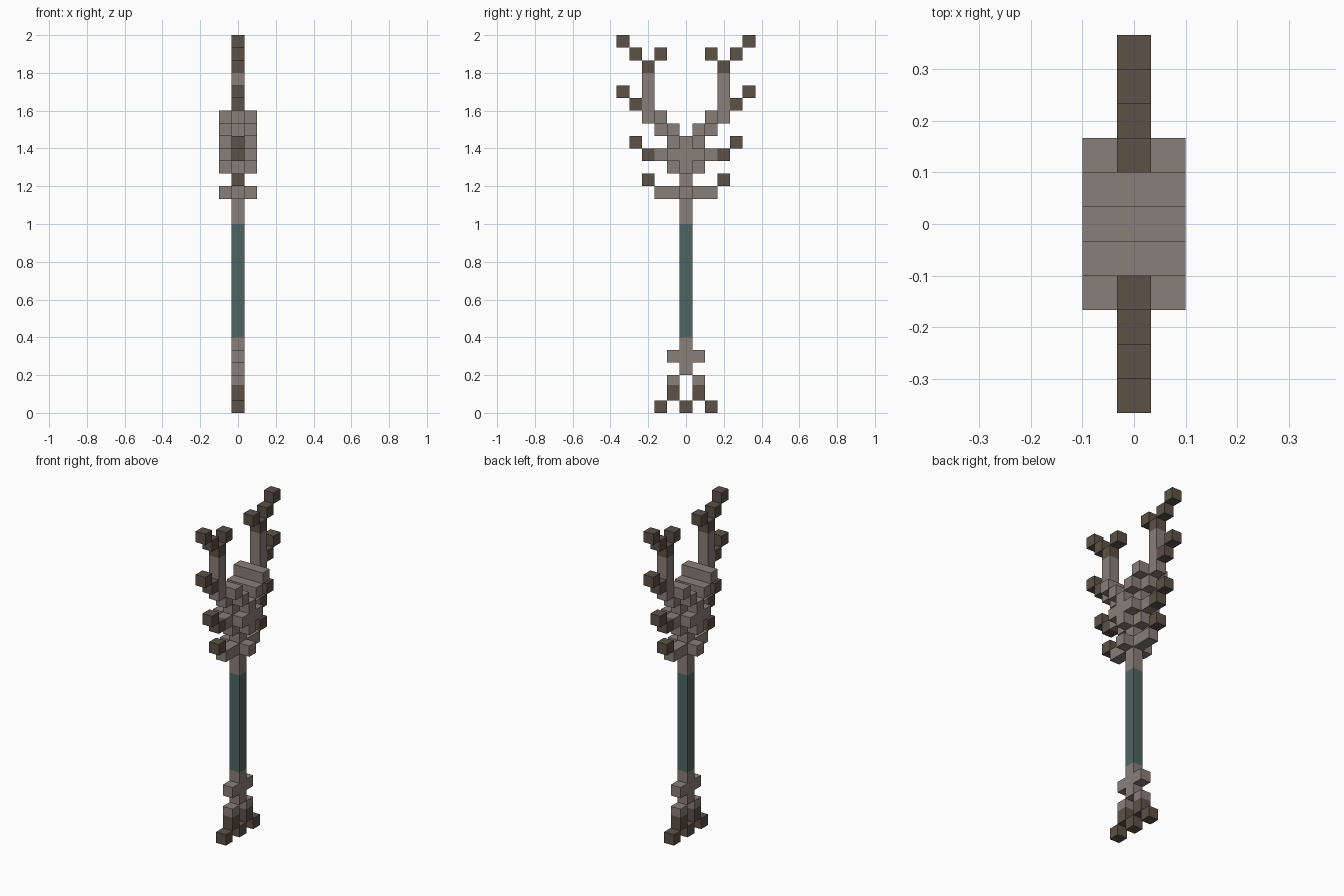
import bpy, bmesh
from mathutils import Matrix, Vector

if "Cube" in bpy.data.objects:
    bpy.data.objects.remove(bpy.data.objects["Cube"], do_unlink=True)

U = 2 / 30  # edge of one block


def material(name, rgb):
    m = bpy.data.materials.new(name)
    m.use_nodes = True
    m.diffuse_color = (*rgb, 1)
    m.node_tree.nodes["Principled BSDF"].inputs["Base Color"].default_value = (*rgb, 1)
    return m


stone = material("warm grey", (0.25, 0.21, 0.19))
bark = material("dark brown", (0.107, 0.082, 0.063))
grip = material("dull teal", (0.078, 0.13, 0.12))


def build(name, mat, boxes):
    """Each box is (column x, column y, bottom, height) in block units."""
    bm = bmesh.new()
    for x, y, z, h in boxes:
        centre = Vector((x, y, z + h / 2)) * U
        size = Matrix.Diagonal((U, U, h * U, 1))
        bmesh.ops.create_cube(bm, size=1, matrix=Matrix.Translation(centre) @ size)
    mesh = bpy.data.meshes.new(name)
    bm.to_mesh(mesh)
    bm.free()
    mesh.materials.append(mat)
    obj = bpy.data.objects.new(name, mesh)
    bpy.context.collection.objects.link(obj)
    return obj


def block(y, z, h=1, x=0):
    return (x, y, z, h)


# Shaft
build("lower_shaft", stone, [block(0, 3, 3)])
build("grip", grip, [block(0, 6, 9)])
build("upper_shaft", stone, [block(0, 15, 7)])
build("foot_tip", bark, [block(0, 0)])

# Parts on the front and back
for s, side in ((-1, "front"), (1, "back")):
    build(side + "_foot_collar", stone, [block(s, 4)])
    build(side + "_foot_upper", stone, [block(s, 2.2, 0.8)])
    build(side + "_foot_lower", bark, [block(s, 1, 1.2)])
    build(side + "_foot_toe", bark, [block(2 * s, 0)])
    build(side + "_guard", stone, [block(s, 17), block(2 * s, 17)])
    build(side + "_guard_thorn", bark, [block(3 * s, 18)])
    build(side + "_core", stone, [block(s, 19, 4), block(2 * s, 20)])
    build(side + "_core_thorn", bark, [block(3 * s, 20), block(4 * s, 21)])
    build(side + "_prong", stone, [block(2 * s, 22, 2), block(3 * s, 23, 4)])
    build(side + "_prong_thorn", bark, [block(4 * s, 24), block(5 * s, 25)])
    build(side + "_prong_tip", bark, [block(3 * s, 27), block(2 * s, 28),
                                      block(4 * s, 28), block(5 * s, 29)])

# Raised blocks on the left and right
for x, side in ((-1, "right"), (1, "left")):
    build(side + "_guard_stud", stone, [block(0, 17, x=x)])
    build(side + "_core_studs", stone, [block(0, 19, 3, x)]
          + [block(s, 20, x=x) for s in (-1, 1)])
    build(side + "_prong_studs", stone,
          [block(s * y, y + 21, x=x) for s in (-1, 1) for y in (1, 2)])
